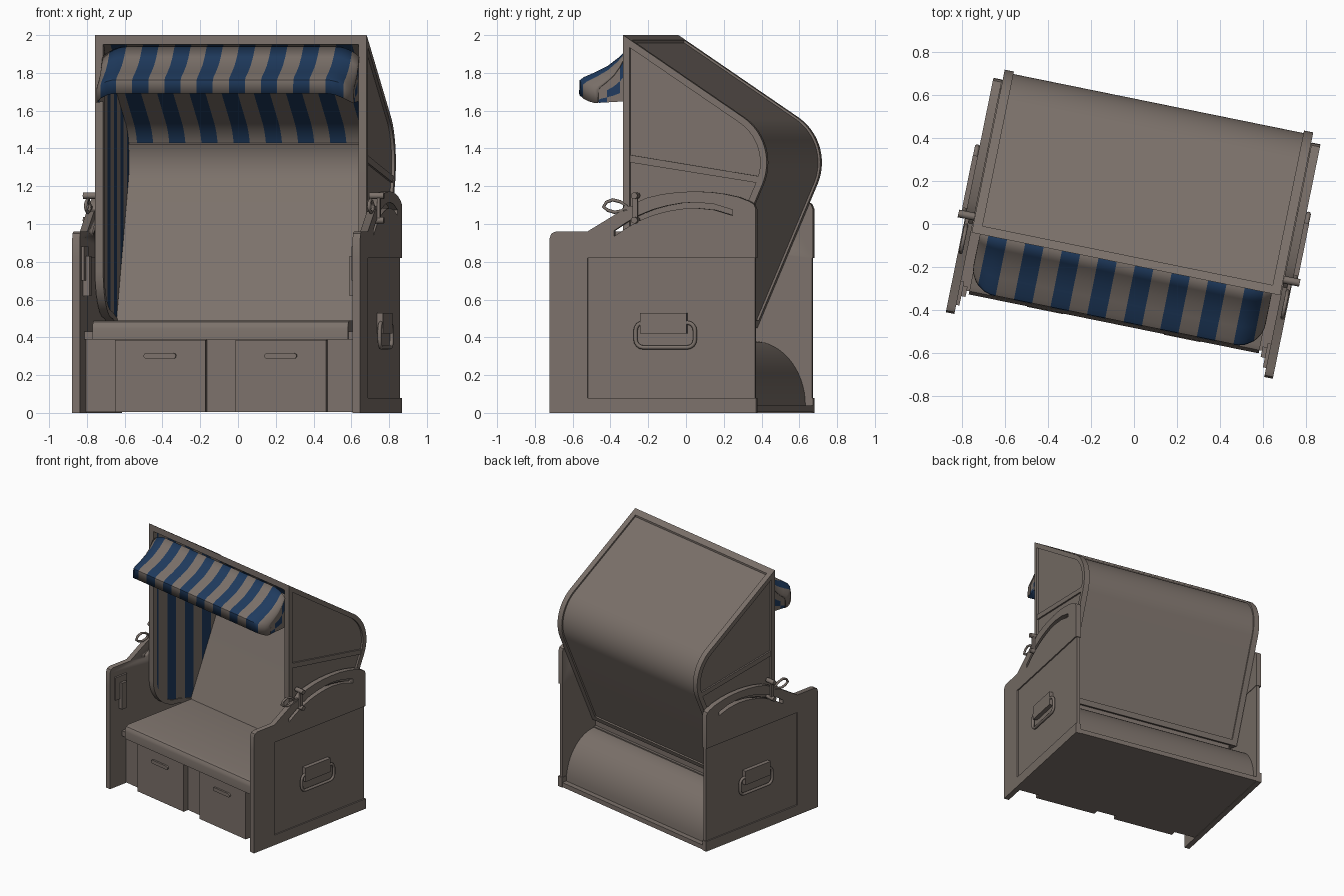
import bpy, bmesh, math
from mathutils import Matrix, Vector

if "Cube" in bpy.data.objects:
    bpy.data.objects.remove(bpy.data.objects["Cube"])

ROT = Matrix.Rotation(math.radians(-11.5), 4, 'Z')   # whole chair is turned slightly


def material(name, c):
    m = bpy.data.materials.new(name)
    m.diffuse_color = (*c, 1)
    m.use_nodes = True
    m.node_tree.nodes["Principled BSDF"].inputs["Base Color"].default_value = m.diffuse_color
    return m


BROWN = material("taupe", (0.2, 0.166, 0.145))
BLUE = material("navy blue", (0.0135, 0.043, 0.112))


def finish(bm, name, solid=True):
    if solid:
        bmesh.ops.recalc_face_normals(bm, faces=bm.faces)
    bm.transform(ROT)
    me = bpy.data.meshes.new(name)
    bm.to_mesh(me)
    bm.free()
    me.materials.append(BROWN)
    me.materials.append(BLUE)
    me.shade_smooth()
    me.set_sharp_from_angle(angle=math.radians(35))
    ob = bpy.data.objects.new(name, me)
    bpy.context.collection.objects.link(ob)
    return ob


def prism(name, pts, x0, x1, ring=0):
    """Side profile (y, z) extruded along x; ring keeps only a border."""
    bm = bmesh.new()
    f = bm.faces.new([bm.verts.new((x0, y, z)) for y, z in pts])
    if ring:
        bm.normal_update()
        bmesh.ops.inset_region(bm, faces=[f], thickness=ring, use_boundary=True, use_even_offset=True)
        bmesh.ops.delete(bm, geom=[f], context='FACES_ONLY')
    r = bmesh.ops.extrude_face_region(bm, geom=bm.faces[:], use_keep_orig=True)
    vs = [g for g in r['geom'] if isinstance(g, bmesh.types.BMVert)]
    bmesh.ops.translate(bm, verts=vs, vec=(x1 - x0, 0, 0))
    return finish(bm, name)


def box(name, x0, x1, y0, y1, z0, z1):
    return prism(name, [(y0, z0), (y1, z0), (y1, z1), (y0, z1)], x0, x1)


def tube(name, pts, r, closed=True):
    cu = bpy.data.curves.new(name, 'CURVE')
    cu.dimensions = '3D'
    cu.bevel_depth = r
    cu.bevel_resolution = 2
    cu.use_fill_caps = True
    sp = cu.splines.new('POLY')
    sp.points.add(len(pts) - 1)
    for p, co in zip(sp.points, pts):
        p.co = (*(ROT @ Vector(co)), 1)
    sp.use_cyclic_u = closed
    cu.materials.append(BROWN)
    ob = bpy.data.objects.new(name, cu)
    bpy.context.collection.objects.link(ob)
    return ob


def round_rect(cy, cz, hy, hz, r):
    out = []
    for sy, sz, a0 in ((1, 1, 0), (-1, 1, 90), (-1, -1, 180), (1, -1, 270)):
        for k in range(5):
            a = math.radians(a0 + k * 22.5)
            out.append((cy + sy * (hy - r) + r * math.cos(a), cz + sz * (hz - r) + r * math.sin(a)))
    return out


def hood_path(d, n=20):
    """Roof, rounded shoulder and sloping back, moved inwards by d."""
    a0, a1 = math.radians(56), math.radians(-23)
    t = 0.559 * d / 0.829
    pts = [(-0.19 - d * math.cos(a0) + t * 0.829, 2.0 - d * math.sin(a0) - t * 0.559)]
    for k in range(n + 1):
        a = a0 + (a1 - a0) * k / n
        pts.append((0.295 + (0.29 - d) * math.cos(a), 1.325 + (0.29 - d) * math.sin(a)))
    pts.append((0.236 - d * math.cos(a1), 0.45 - d * math.sin(a1)))
    return pts


STRIPE = 0.087


def is_blue(x):
    return round(x / STRIPE) % 2


def sheet(name, xs, rows):
    """Striped cloth: rows(x) gives the (y, z) path at each x."""
    bm = bmesh.new()
    cols = [[bm.verts.new((x, y, z)) for y, z in rows(x)] for x in xs]
    for i in range(len(xs) - 1):
        for j in range(len(cols[0]) - 1):
            f = bm.faces.new((cols[i][j], cols[i + 1][j], cols[i + 1][j + 1], cols[i][j + 1]))
            f.material_index = is_blue((xs[i] + xs[i + 1]) / 2)
    return finish(bm, name, False)


# hood: outer shell, linings, backrest, front rail
bottom = [(0.06 + 0.25 * math.cos(math.radians(a)), 0.75 + 0.25 * math.sin(math.radians(a)))
          for a in range(270, 179, -10)]
outline = hood_path(0) + bottom
prism("hood_shell", hood_path(0.012) + hood_path(0.032)[::-1], -0.705, 0.705)
edges = [(k + 0.5) * STRIPE for k in range(-8, 8)]
sheet("roof_lining", [-0.696] + edges + [0.696], lambda x: [p for p in hood_path(0.036) if p[1] > 1.3])
back_in = [p for p in hood_path(0.06) if p[1] < 1.43]
back_out = [p for p in hood_path(0.034) if p[1] < 1.44]
prism("backrest", back_in + back_out[::-1], -0.695, 0.695)
prism("hood_front_rail", [(-0.19, 2.0), (-0.15, 1.973), (-0.15, 1.95), (-0.19, 1.95)], -0.70, 0.70)
prism("hood_back_rail", [(0.236, 0.45), (0.252, 0.488), (0.22, 0.5), (0.204, 0.462)], -0.70, 0.70)

# awning with rounded front corners
corner = [0.59, 0.62, 0.665, 0.68, 0.688, 0.69]
awn_x = sorted(edges + corner + [-c for c in corner])


def awning_rows(x):
    d = min(1, max(0, (abs(x) - 0.57) / 0.12))
    s = 1 - 0.45 * (1 - math.sqrt(1 - d * d))
    path = [(-0.185, 1.935), (-0.24, 1.88), (-0.30, 1.835), (-0.37, 1.80), (-0.43, 1.775), (-0.452, 1.76)]
    rows = [(-0.185 + (y + 0.185) * s, z - 0.05 * d * d) for y, z in path]
    return rows + [(rows[-1][0] - 0.002, 1.69 - 0.05 * d * d)]


aw = sheet("awning", awn_x, awning_rows)
aw.modifiers.new("thickness", 'SOLIDIFY').thickness = 0.005
end = awning_rows(0.69)

slot = [(-0.23, 0.95), (-0.17, 0.99), (-0.1, 1.03), (-0.02, 1.062), (0.055, 1.082),
        (0.13, 1.095), (0.21, 1.10), (0.31, 1.09), (0.41, 1.06)]
panel_top = [(-0.545, 0.96), (-0.375, 0.96), (-0.2, 1.065), (-0.15, 1.075), (-0.12, 1.11), (-0.05, 1.14),
             (0.03, 1.158), (0.11, 1.168), (0.19, 1.172), (0.28, 1.17), (0.36, 1.16), (0.44, 1.143),
             (0.50, 1.12), (0.525, 1.105), (0.535, 1.08)]
lever = [(-0.29, 1.09), (-0.275, 1.115), (-0.24, 1.128), (-0.20, 1.118), (-0.165, 1.095),
         (-0.19, 1.07), (-0.23, 1.062), (-0.265, 1.072)]

for side, s in (("left", -1), ("right", 1)):
    # hood side: plate, rim, cross rail
    prism(side + "_hood_plate", outline, s * 0.70, s * 0.718)
    prism(side + "_hood_rim", outline, s * 0.69, s * 0.734, ring=0.035)
    prism(side + "_hood_cross_rail", [(-0.18, 1.33), (0.55, 1.215), (0.56, 1.25), (-0.18, 1.37)], s * 0.71, s * 0.73)
    # striped inner side lining, cut along the stripes
    bm = bmesh.new()
    bm.faces.new([bm.verts.new((s * 0.697, y, z)) for y, z in outline])
    for k in range(-3, 8):
        bmesh.ops.bisect_plane(bm, geom=bm.verts[:] + bm.edges[:] + bm.faces[:],
                               plane_co=(0, (k + 0.5) * STRIPE, 0), plane_no=(0, 1, 0))
    for f in bm.faces:
        f.material_index = is_blue(f.calc_center_bounds().y + STRIPE)
    finish(bm, side + "_side_lining", False)
    # awning side flap with the last stripe running down towards the front
    bm = bmesh.new()
    low = [(y, 1.65 - 0.002 * i) for i, (y, z) in enumerate(end)]
    top = end[:-1]
    grid = [[bm.verts.new((s * 0.69, a[0], a[1] + (b[1] - a[1]) * t)) for a, b in zip(top, low)]
            for t in (0, 0.4, 0.75, 1)]
    for j in range(3):
        for i in range(5):
            f = bm.faces.new((grid[j][i], grid[j][i + 1], grid[j + 1][i + 1], grid[j + 1][i]))
            f.material_index = j == (i + 1) // 2
    finish(bm, side + "_awning_flap", False)

    # base side panel: upper board with adjusting slot, post, sill and infill
    board = prism(side + "_upper_side_board",
                  [(-0.578, 0.82), (-0.578, 0.925), (-0.569, 0.95)] + panel_top + [(0.535, 0.82)], s * 0.737, s * 0.778)
    cut = prism(side + "_slot_cutter", [(y, z + 0.015) for y, z in slot] + [(y, z - 0.015) for y, z in slot[::-1]],
                s * 0.72, s * 0.85)
    cut.hide_render = True
    cut.hide_viewport = True
    mod = board.modifiers.new("slot", 'BOOLEAN')
    mod.operation = 'DIFFERENCE'
    mod.object = cut
    box(side + "_front_post", s * 0.737, s * 0.778, -0.578, -0.373, 0, 0.82)
    box(side + "_side_sill", s * 0.737, s * 0.778, -0.373, 0.537, 0, 0.08)
    box(side + "_side_infill", s * 0.741, s * 0.768, -0.373, 0.53, 0.08, 0.82)
    # carrying handle
    box(side + "_handle_plate", s * 0.765, s * 0.80, -0.085, 0.165, 0.42, 0.53)
    tube(side + "_carry_handle", [(s * 0.788, y, z) for y, z in round_rect(0.048, 0.412, 0.16, 0.065, 0.04)], 0.011)
    # clamp: bolts, bar and loop lever
    for z in (1.15, 1.02):
        tube(side + "_clamp_bolt", [(s * 0.735, -0.115, z), (s * 0.812, -0.115, z)], 0.018, False)
    box(side + "_clamp_bar", s * 0.778, s * 0.792, -0.128, -0.102, 1.01, 1.16)
    tube(side + "_clamp_lever", [(s * 0.765, y, z) for y, z in lever], 0.009)
    box(side + "_lever_arm", s * 0.758, s * 0.775, -0.18, -0.1, 1.075, 1.095)
    # inner table bracket and seat rest
    box(side + "_inner_bracket", s * 0.702, s * 0.74, -0.49, -0.44, 0.62, 0.83)
    box(side + "_bracket_plate", s * 0.722, s * 0.74, -0.535, -0.42, 0.70, 0.88)
    box(side + "_seat_rest", s * 0.685, s * 0.74, -0.46, 0.2, 0.389, 0.43)
    # drawer with rounded grip
    x0, x1 = sorted((s * 0.082, s * 0.57))
    box(side + "_drawer", x0, x1, -0.464, -0.41, 0.005, 0.387)
    c = (x0 + x1) / 2
    bm = bmesh.new()
    f = bm.faces.new([bm.verts.new((x, -0.462, z)) for x, z in round_rect(c, 0.302, 0.087, 0.014, 0.0135)])
    r = bmesh.ops.extrude_face_region(bm, geom=[f], use_keep_orig=True)
    bmesh.ops.translate(bm, verts=[g for g in r['geom'] if isinstance(g, bmesh.types.BMVert)], vec=(0, -0.016, 0))
    finish(bm, side + "_drawer_grip")

# seat, base box, floor and curved rear cover
prism("seat", [(-0.475, 0.388), (-0.475, 0.445), (-0.471, 0.463), (-0.46, 0.48), (-0.435, 0.49),
               (0.2, 0.49), (0.2, 0.388)], -0.69, 0.69)
box("seat_base", -0.738, 0.738, -0.42, 0.22, 0.006, 0.388)
box("floor_board", -0.738, 0.738, -0.418, 0.535, 0.004, 0.04)
prism("rear_cover", [(0.2, 0.03)] + [(0.21 + 0.285 * math.cos(math.radians(a)), 0.04 + 0.34 * math.sin(math.radians(a)))
                                     for a in range(0, 91, 6)] + [(0.2, 0.38)], -0.737, 0.737)
